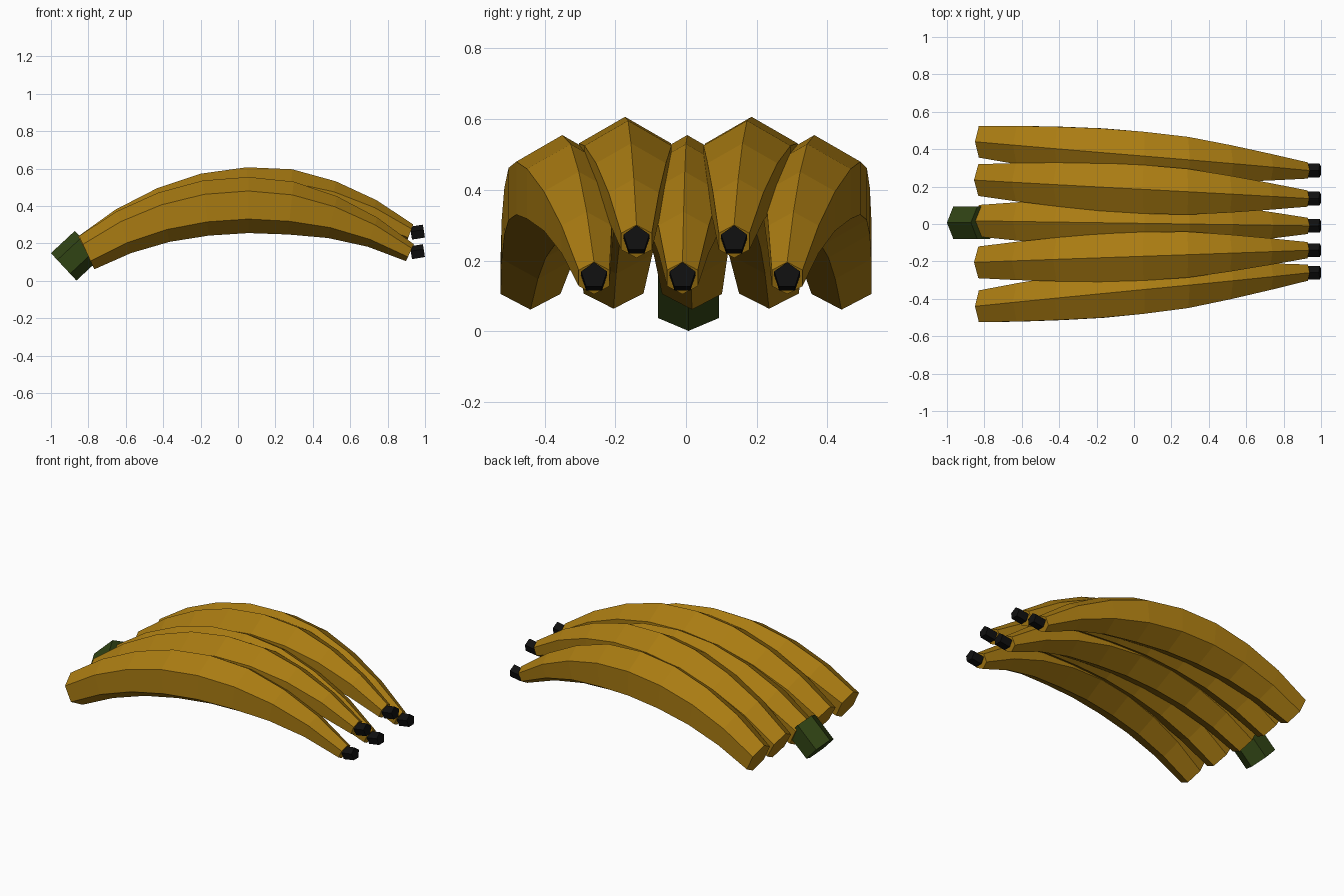
import bpy, bmesh, math
from mathutils import Vector

if "Cube" in bpy.data.objects:
    bpy.data.objects.remove(bpy.data.objects["Cube"])


def material(name, rgb):
    m = bpy.data.materials.new(name)
    m.diffuse_color = (*rgb, 1.0)
    m.use_nodes = True
    m.node_tree.nodes["Principled BSDF"].inputs["Base Color"].default_value = m.diffuse_color
    return m


YELLOW = material("ripe_yellow", (0.40, 0.20, 0.006))
GREEN = material("stem_green", (0.030, 0.056, 0.007))
BLACK = material("tip_black", (0.005, 0.005, 0.005))


def loft(name, sides, rings, mat):
    """Closed flat-faced tube; each ring is (centre, lean, radius), one corner on top."""
    bm = bmesh.new()
    loops = []
    for centre, lean, r in rings:
        up = Vector((math.sin(lean), 0, math.cos(lean)))
        side = Vector((0, 1, 0))
        loops.append([bm.verts.new(Vector(centre)
                      + up * r * math.cos(math.tau * k / sides)
                      + side * r * math.sin(math.tau * k / sides))
                      for k in range(sides)])
    for a, b in zip(loops, loops[1:]):
        for k in range(sides):
            n = (k + 1) % sides
            bm.faces.new((a[k], a[n], b[n], b[k]))
    bm.faces.new(loops[0])
    bm.faces.new(loops[-1])
    bmesh.ops.recalc_face_normals(bm, faces=bm.faces)
    me = bpy.data.meshes.new(name)
    bm.to_mesh(me)
    bm.free()
    me.materials.append(mat)
    ob = bpy.data.objects.new(name, me)
    bpy.context.collection.objects.link(ob)
    return ob


def prism(name, sides, centre, radius, length, pitch, mat):
    """Straight prism whose axis points along +x, raised by pitch."""
    half = Vector((math.cos(pitch), 0, math.sin(pitch))) * length / 2
    c = Vector(centre)
    return loft(name, sides, [(c - half, -pitch, radius), (c + half, -pitch, radius)], mat)


# Banana arc: nine stations on a circle, thickest in the middle
ARC_R, HALF, MID_X, TOP_Z = 1.594, 0.573, 0.055, 0.405
RADII = [0.098, 0.118, 0.135, 0.148, 0.150, 0.142, 0.114, 0.082, 0.050]

# (base y, tip y, upward tilt) for each banana
BANANAS = [(-0.44, -0.26, 0.0), (-0.205, -0.14, 0.06), (0.017, -0.01, 0.0),
           (0.235, 0.136, 0.06), (0.44, 0.286, 0.0)]

for i, (y0, y1, tilt) in enumerate(BANANAS, 1):
    rings = []
    for s, r in enumerate(RADII):
        t = HALF * (s / 4 - 1)
        dx = ARC_R * math.sin(t)
        x = MID_X + dx
        f = (x + 0.81) / 1.73
        z = TOP_Z - ARC_R * (1 - math.cos(t)) + tilt * (x + 0.81)
        rings.append(((x, y0 + (y1 - y0) * f, z), t * 0.75 - tilt, r))
    loft(f"banana_{i}", 6, rings, YELLOW)
    # Black blossom tip
    prism(f"banana_tip_{i}", 5, (0.96, y1, 0.152 + tilt * 1.74), 0.0385, 0.07, 0.16, BLACK)

# Cut stem at the joined end
prism("stem", 6, (-0.868, 0.007, 0.134), 0.1, 0.175, 0.75, GREEN)
